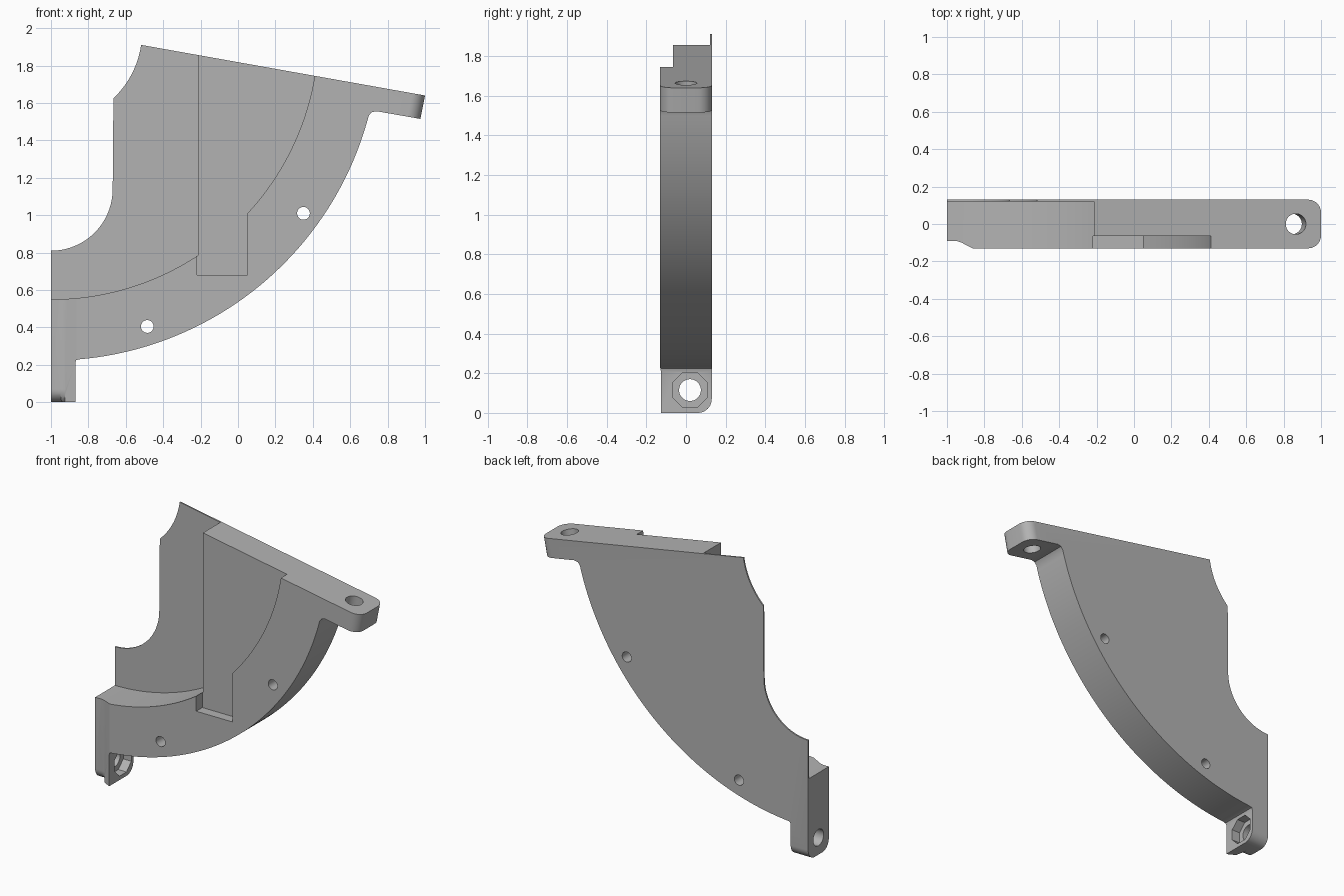
import bpy, bmesh, math
from mathutils import Vector, Matrix

if "Cube" in bpy.data.objects:
    bpy.data.objects.remove(bpy.data.objects["Cube"], do_unlink=True)

grey = bpy.data.materials.new("light grey")
grey.use_nodes = True
GREY = (0.45, 0.45, 0.45, 1)
grey.diffuse_color = GREY
grey.node_tree.nodes["Principled BSDF"].inputs["Base Color"].default_value = GREY

HALF = 0.13            # half thickness of the bracket
CENTRE = (-1, 1.98)    # shared centre of the rim arcs


def arc(centre, radius, start, end, steps=40):
    angles = [math.radians(start + (end - start) * i / steps) for i in range(steps + 1)]
    return [(centre[0] + radius * math.cos(a), centre[1] + radius * math.sin(a)) for a in angles]


def make_object(name, bm):
    bmesh.ops.recalc_face_normals(bm, faces=bm.faces)
    mesh = bpy.data.meshes.new(name)
    bm.to_mesh(mesh)
    bm.free()
    mesh.materials.append(grey)
    obj = bpy.data.objects.new(name, mesh)
    bpy.context.collection.objects.link(obj)
    return obj


def prism(name, points, low, high, axis="y"):
    """Extrude a profile along y (points are x, z) or along z (points are x, y)."""
    place = (lambda a, b: (a, low, b)) if axis == "y" else (lambda a, b: (a, b, low))
    push = (0, high - low, 0) if axis == "y" else (0, 0, high - low)
    bm = bmesh.new()
    face = bm.faces.new([bm.verts.new(place(a, b)) for a, b in points])
    new = bmesh.ops.extrude_face_region(bm, geom=[face])["geom"]
    bmesh.ops.translate(bm, vec=push, verts=[v for v in new if isinstance(v, bmesh.types.BMVert)])
    return make_object(name, bm)


def rod(name, centre, radius, depth, direction, sides=32):
    """Straight rod; a half-step spin puts flats on the axes."""
    bm = bmesh.new()
    turn = Vector((0, 0, 1)).rotation_difference(Vector(direction)).to_matrix().to_4x4()
    spin = Matrix.Rotation(math.pi / sides, 4, "Z")
    bmesh.ops.create_cone(bm, cap_ends=True, segments=sides, radius1=radius, radius2=radius,
                          depth=depth, matrix=Matrix.Translation(centre) @ turn @ spin)
    return make_object(name, bm)


def cut(body, cutter):
    mod = body.modifiers.new("cut", "BOOLEAN")
    mod.operation, mod.solver, mod.object = "DIFFERENCE", "EXACT", cutter
    bpy.context.view_layer.objects.active = body
    bpy.ops.object.modifier_apply(modifier=mod.name)
    bpy.data.objects.remove(cutter, do_unlink=True)


def round_edges(body, test, radius):
    bm = bmesh.new()
    bm.from_mesh(body.data)
    edges = [e for e in bm.edges if test(e.verts[0].co, e.verts[1].co)]
    bmesh.ops.bevel(bm, geom=edges, offset=radius, segments=10, profile=0.5, affect="EDGES")
    bm.to_mesh(body.data)
    bm.free()


# Full outline: foot tab, outer arc, upper tab, slanted top, scooped inner side
outline = [(-1, 0), (-0.87, 0), (-0.87, 0.21), (-0.865, 0.225)]
outline += arc(CENTRE, 1.757, -85.1, -14.8, 64)
outline += [(0.713, 1.55), (0.74, 1.556), (0.975, 1.515), (1, 1.64)]
outline += arc(CENTRE, 0.487, -8.2, -46.7, 16)
outline += arc((-1, 1.14), 0.33, 0, -90, 24)
body = prism("quarter_bracket", outline, -HALF, HALF)

# Front corner thinned above the foot, with a curved run-out into the rim
corner = [(-1.1, -0.2), (-1.1, -0.09), (-0.95, -0.09), (-0.925, -0.098), (-0.86, -0.132), (-0.86, -0.2)]
cut(body, prism("corner_cutter", corner, -0.1, 0.7, "z"))

# Rounded ends of both tabs
round_edges(body, lambda a, b: max(a.z, b.z) < 0.01 and abs(a.y - b.y) < 0.01, 0.07)
round_edges(body, lambda a, b: min(a.x, b.x) > 0.96 and abs(a.y - b.y) < 0.01, 0.07)

# Deep pocket leaving a thin back plate
deep = arc(CENTRE, 1.43, -95, -56.7) + [(-0.215, 2.1), (-1.13, 2.1)]
cut(body, prism("deep_pocket_cutter", deep, -0.3, 0.12))

# Shallow pocket inside the rim, with a square slot dropping into it
shallow = [(-0.22, 0.68), (0.05, 0.68)] + arc(CENTRE, 1.43, -42.8, 0) + [(0.43, 2.1), (-0.22, 2.1)]
cut(body, prism("shallow_pocket_cutter", shallow, -0.3, -0.065))

# Rim holes
for x, z in ((0.35, 1.01), (-0.485, 0.405)):
    cut(body, rod("rim_hole_cutter", (x, 0, z), 0.034, 1, (0, 1, 0)))

# Upper tab hole, square to the slanted top
cut(body, rod("tab_hole_cutter", (0.854, 0, 1.6), 0.055, 0.5, (0.175, 0, 0.985)))

# Foot hole with an eight-sided nut recess
cut(body, rod("foot_hole_cutter", (-0.95, 0.02, 0.115), 0.055, 0.4, (1, 0, 0)))
cut(body, rod("nut_recess_cutter", (-0.87, 0.02, 0.115), 0.096, 0.12, (1, 0, 0), 8))

bpy.ops.object.select_all(action="DESELECT")
body.select_set(True)
bpy.context.view_layer.objects.active = body
bpy.ops.object.shade_smooth_by_angle(angle=math.radians(25))
